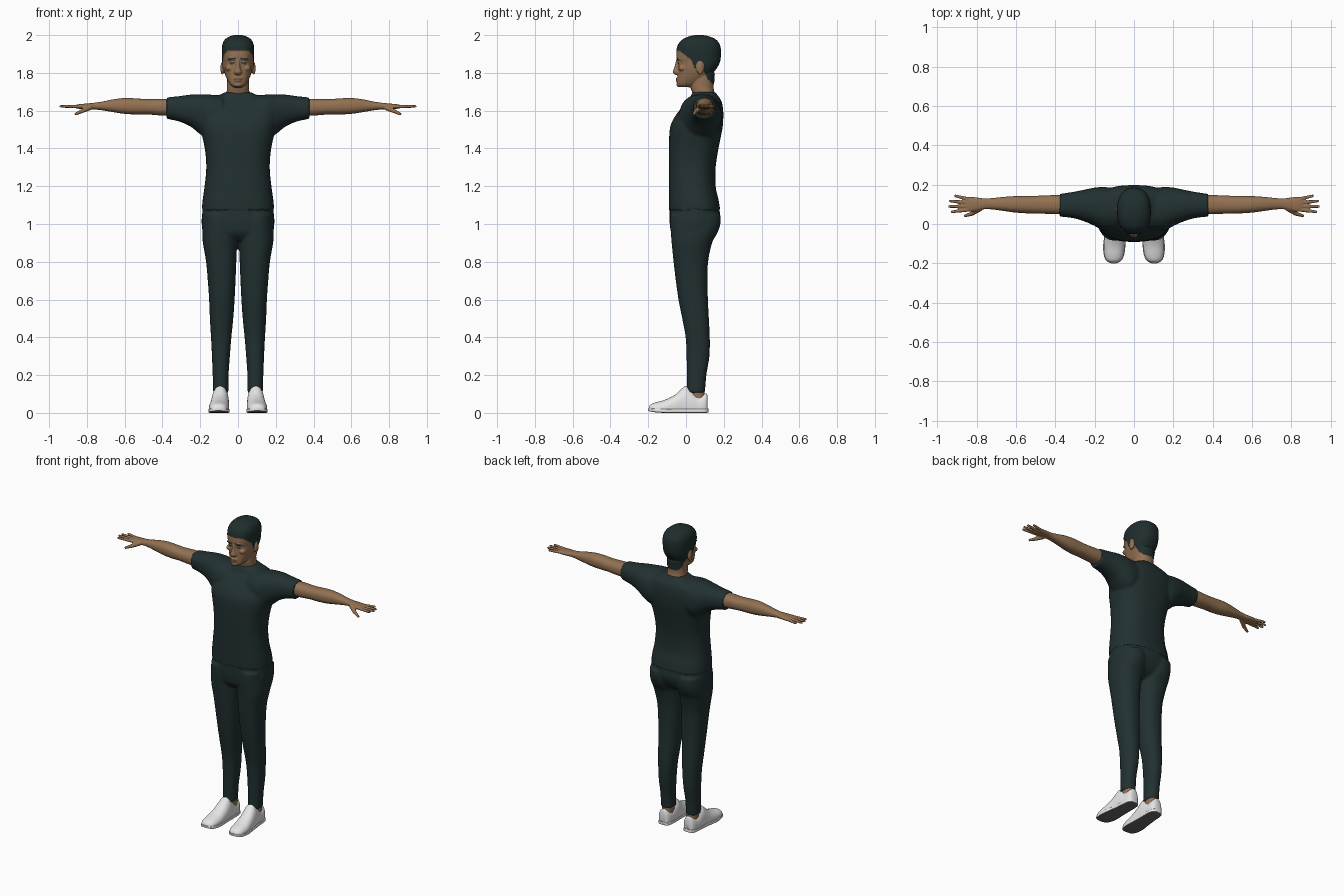
import bpy
import bmesh
import math
from mathutils import Matrix, Vector

cube = bpy.data.objects.get("Cube")
if cube:
    bpy.data.objects.remove(cube, do_unlink=True)


def material(name, colour):
    mat = bpy.data.materials.new(name)
    mat.use_nodes = True
    mat.diffuse_color = (*colour, 1)
    mat.node_tree.nodes["Principled BSDF"].inputs["Base Color"].default_value = (*colour, 1)
    return mat


CLOTH = material("dark teal cloth", (0.016, 0.030, 0.031))
HAIR = material("dark hair", (0.014, 0.027, 0.027))
SKIN = material("brown skin", (0.29, 0.165, 0.085))
LIPS = material("lip brown", (0.21, 0.105, 0.065))
WHITE = material("white leather", (0.80, 0.80, 0.81))
SOLE = material("grey rubber", (0.13, 0.13, 0.135))


def catmull(a, b, c, d, t):
    return 0.5 * (2 * b + (c - a) * t + (2 * a - 5 * b + 4 * c - d) * t * t
                  + (3 * b - a - 3 * c + d) * t ** 3)


def loft(bm, axis, stations, power=2.3, belly=0.5, low_power=None, sides=40, steps=5):
    """Skin smooth rings along an axis. Station: (place, low, high, low, high),
    or (place, half width, low, high) when centred on the first cross axis."""
    full = [s if len(s) == 5 else (s[0], -s[1], s[1], s[2], s[3]) for s in stations]
    padded = [full[0]] + full + [full[-1]]
    dense = []
    for i in range(len(full) - 1):
        for k in range(steps):
            dense.append([catmull(*v, k / steps) for v in zip(*padded[i:i + 4])])
    dense.append(full[-1])
    rings = []
    for place, a_low, a_high, b_low, b_high in dense:
        middle = b_low + belly * (b_high - b_low)
        ring = []
        for k in range(sides):
            angle = math.tau * k / sides
            c, s = math.cos(angle), math.sin(angle)
            p = low_power if low_power and s < 0 else power
            a = (a_low + a_high) / 2 + (a_high - a_low) / 2 * math.copysign(abs(c) ** (2 / p), c)
            reach = b_high - middle if s > 0 else middle - b_low
            b = middle + reach * math.copysign(abs(s) ** (2 / p), s)
            point = {"x": (place, a, b), "y": (a, place, b), "z": (a, b, place)}[axis]
            ring.append(bm.verts.new(point))
        rings.append(ring)
    for low, high in zip(rings, rings[1:]):
        for k in range(sides):
            n = (k + 1) % sides
            bm.faces.new((low[k], low[n], high[n], high[k]))
    bm.faces.new(rings[0][::-1])
    bm.faces.new(rings[-1])


def blob(bm, centre, radii):
    matrix = Matrix.Translation(centre) @ Matrix.Diagonal((*radii, 1))
    bmesh.ops.create_uvsphere(bm, u_segments=20, v_segments=12, radius=1, matrix=matrix)


def finger(bm, start, end, r_start, r_end):
    start, end = Vector(start), Vector(end)
    along = end - start
    matrix = Matrix.Translation((start + end) / 2) @ along.to_track_quat("Z", "Y").to_matrix().to_4x4()
    bmesh.ops.create_cone(bm, cap_ends=True, segments=14, radius1=r_start, radius2=r_end,
                          depth=along.length, matrix=matrix)
    blob(bm, start, (r_start,) * 3)
    blob(bm, end, (r_end,) * 3)


def mirror_x(bm):
    copy = bmesh.ops.duplicate(bm, geom=bm.verts[:] + bm.edges[:] + bm.faces[:])["geom"]
    verts = [g for g in copy if isinstance(g, bmesh.types.BMVert)]
    bmesh.ops.scale(bm, vec=(-1, 1, 1), verts=verts)


def finish(bm, name, mats, voxel=0, smooth=3):
    """Make the object; with a voxel size its pieces are fused into one skin."""
    bmesh.ops.recalc_face_normals(bm, faces=bm.faces[:])
    mesh = bpy.data.meshes.new(name)
    bm.to_mesh(mesh)
    bm.free()
    ob = bpy.data.objects.new(name, mesh)
    bpy.context.collection.objects.link(ob)
    if voxel:
        remesh = ob.modifiers.new("fuse", "REMESH")
        remesh.mode, remesh.voxel_size = "VOXEL", voxel
        relax = ob.modifiers.new("relax", "SMOOTH")
        relax.factor, relax.iterations = 0.5, smooth
        fused = bpy.data.meshes.new_from_object(
            ob.evaluated_get(bpy.context.evaluated_depsgraph_get()))
        ob.modifiers.clear()
        ob.data = fused
        bpy.data.meshes.remove(mesh)
        fused.name = name
    ob.data.materials.clear()
    for mat in mats:
        ob.data.materials.append(mat)
    ob.data.shade_smooth()
    ob.data.set_sharp_from_angle(angle=math.radians(50))
    return ob


def other_side(ob, name):
    twin = ob.copy()
    twin.name, twin.data = name, ob.data.copy()
    twin.data.transform(Matrix.Diagonal((-1, 1, 1, 1)))
    twin.data.flip_normals()
    bpy.context.collection.objects.link(twin)


# Shirt: sleeves and torso
bm = bmesh.new()
loft(bm, "x", [(.08, -.03, .18, 1.47, 1.68), (.15, -.035, .188, 1.45, 1.685), (.20, -.01, .185, 1.475, 1.687),
               (.25, .012, .175, 1.515, 1.685), (.31, .03, .163, 1.542, 1.677), (.378, .038, .153, 1.557, 1.670)])
mirror_x(bm)
loft(bm, "z", [(1.072, .192, -.091, .182), (1.13, .187, -.091, .172), (1.2, .177, -.091, .157),
               (1.3, .168, -.091, .157), (1.4, .176, -.091, .172), (1.5, .198, -.086, .192),
               (1.55, .205, -.07, .197), (1.6, .2, -.036, .197), (1.65, .165, .01, .188),
               (1.68, .105, .026, .168), (1.698, .068, .036, .155)], 2.5)
finish(bm, "shirt", [CLOTH], 0.008)

# Trousers: legs and seat
bm = bmesh.new()
loft(bm, "z", [(.105, .05, .132, .005, .1), (.2, .05, .134, .004, .108), (.3, .043, .138, .003, .124),
               (.4, .035, .143, -.002, .126), (.5, .025, .149, -.02, .121), (.6, .018, .153, -.04, .116),
               (.7, .013, .16, -.054, .114), (.8, .009, .169, -.066, .117), (.9, .005, .186, -.076, .138),
               (.95, .004, .189, -.08, .165), (1.0, .004, .188, -.084, .182), (1.05, .01, .185, -.084, .182)])
mirror_x(bm)
loft(bm, "z", [(.915, .1, -.045, .09), (.95, .178, -.076, .145), (1.0, .192, -.086, .175),
               (1.04, .191, -.087, .182), (1.09, .186, -.086, .174)], 2.5)
finish(bm, "trousers", [CLOTH], 0.008)

# Bare arm, palm, fingers and thumb
bm = bmesh.new()
loft(bm, "x", [(.33, .05, .146, 1.572, 1.662), (.4, .05, .147, 1.574, 1.663), (.48, .053, .144, 1.58, 1.661),
               (.54, .054, .142, 1.58, 1.665), (.6, .058, .142, 1.583, 1.667), (.66, .066, .138, 1.592, 1.66),
               (.72, .074, .132, 1.602, 1.648), (.76, .075, .13, 1.606, 1.642), (.8, .066, .135, 1.607, 1.638),
               (.835, .062, .138, 1.609, 1.635), (.856, .066, .136, 1.612, 1.631)])
for root, tip in (((.845, .072), (.925, .062)), ((.85, .09), (.938, .089)),
                  ((.85, .109), (.934, .117)), ((.84, .126), (.908, .143))):
    finger(bm, (*root, 1.622), (*tip, 1.623), 0.0098, 0.0072)
finger(bm, (.785, .078, 1.617), (.825, .052, 1.598), 0.015, 0.011)
finger(bm, (.825, .052, 1.598), (.858, .042, 1.583), 0.011, 0.0075)
other_side(finish(bm, "left_arm", [SKIN], 0.004, 2), "right_arm")

# Head with neck, nose, lips, brows and ears
bm = bmesh.new()
loft(bm, "z", [(1.724, .026, -.036, .03), (1.74, .044, -.046, .06), (1.77, .06, -.045, .105),
               (1.8, .071, -.043, .14), (1.83, .078, -.043, .163), (1.856, .08, -.043, .176),
               (1.88, .081, -.051, .181), (1.92, .083, -.048, .182), (1.95, .08, -.039, .176),
               (1.975, .067, -.016, .156), (1.991, .042, .02, .12), (1.998, .014, .055, .085)], 2.4)
loft(bm, "z", [(1.64, .066, .04, .165), (1.69, .061, .034, .152), (1.73, .058, .024, .146),
               (1.8, .058, .03, .15)])
loft(bm, "z", [(1.789, .013, -.055, -.02), (1.803, .021, -.069, -.02), (1.83, .012, -.062, -.02),
               (1.868, .01, -.052, -.02)])
blob(bm, (0, -.043, 1.770), (.025, .012, .007))
blob(bm, (0, -.042, 1.757), (.021, .012, .007))
blob(bm, (0, -.036, 1.738), (.022, .015, .014))
for side in (-1, 1):
    blob(bm, (side * .031, -.037, 1.873), (.024, .013, .007))
    blob(bm, (side * .03, -.036, 1.853), (.014, .008, .007))
    blob(bm, (side * .047, -.018, 1.825), (.021, .022, .016))
    blob(bm, (side * .083, .075, 1.825), (.010, .019, .034))
head = finish(bm, "head", [SKIN, HAIR, LIPS], 0.004, 2)

# Hairline as a falling curve from forehead to nape
HAIRLINE = [(-1, 1.918), (-.03, 1.918), (0, 1.893), (.03, 1.868), (.045, 1.828), (.06, 1.828),
            (.075, 1.85), (.1, 1.80), (.115, 1.765), (.14, 1.742), (1, 1.742)]


def hairline(y):
    for (y0, z0), (y1, z1) in zip(HAIRLINE, HAIRLINE[1:]):
        if y <= y1:
            return z0 + (z1 - z0) * (y - y0) / (y1 - y0)


def head_colour(p):
    x = abs(p.x)
    ear = x > .081 and p.z < 1.862 and .05 < p.y < .1
    brow = p.y < -.02 and .013 < x < .05 and abs(p.z - 1.876) < .004
    eye = p.y < -.02 and .019 < x < .041 and abs(p.z - 1.853) < .003
    lips = p.y < -.045 and x < .023 and abs(p.z - 1.764) < .010
    if brow or eye or (p.z > hairline(p.y) and not ear):
        return 1
    return 2 if lips else 0


raised = set()
for face in head.data.polygons:
    face.material_index = head_colour(face.center)
    if face.material_index == 1 and face.center.z > hairline(face.center.y):
        raised.update(face.vertices)
normals = {i: head.data.vertices[i].normal.copy() for i in raised}
for i, normal in normals.items():
    head.data.vertices[i].co += normal * 0.003

# Ankle showing between cuff and shoe
bm = bmesh.new()
loft(bm, "z", [(.04, .056, .125, .02, .1), (.08, .056, .125, .015, .1), (.14, .057, .125, .015, .095)])
other_side(finish(bm, "left_ankle", [SKIN]), "right_ankle")

# Shoe upper, then a slightly wider sole with a dark tread
bm = bmesh.new()
loft(bm, "y", [(-.196, .085, .122, .014, .032), (-.185, .067, .139, .01, .046), (-.16, .054, .15, .008, .056),
               (-.11, .047, .154, .008, .07), (-.06, .047, .148, .008, .095), (-.02, .048, .142, .008, .13),
               (.0, .048, .14, .008, .142), (.03, .049, .138, .008, .122), (.06, .05, .135, .008, .098),
               (.09, .052, .132, .008, .1), (.108, .06, .125, .01, .103), (.115, .072, .112, .014, .085)],
     2.2, 0.28, 5)
other_side(finish(bm, "left_shoe", [WHITE]), "right_shoe")

bm = bmesh.new()
loft(bm, "y", [(-.2, .09, .117, .012, .024), (-.188, .066, .14, .007, .024), (-.16, .051, .153, .003, .023),
               (-.11, .044, .157, 0, .022), (-.04, .047, .148, 0, .022), (.03, .047, .14, 0, .022),
               (.08, .049, .136, 0, .022), (.108, .058, .127, 0, .022), (.118, .075, .11, .003, .022)], 7)
sole = finish(bm, "left_sole", [WHITE, SOLE])
for face in sole.data.polygons:
    face.material_index = int(face.normal.z < -0.7)
other_side(sole, "right_sole")
